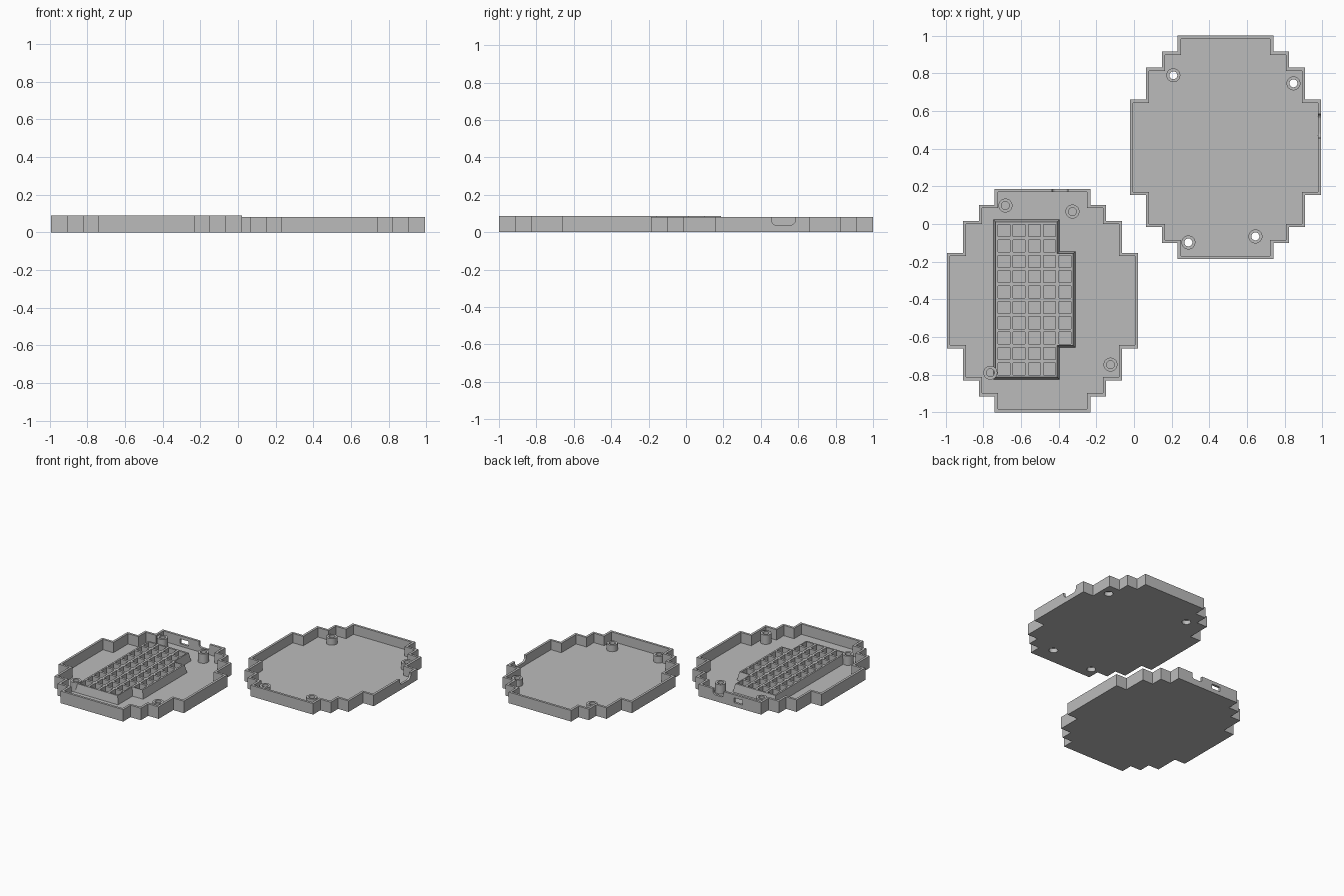
import bpy, bmesh, math
from mathutils import Vector

if "Cube" in bpy.data.objects:
    bpy.data.objects.remove(bpy.data.objects["Cube"])

grey = bpy.data.materials.new("plain grey")
grey.diffuse_color = (0.5, 0.5, 0.5, 1)
grey.use_nodes = True
grey.node_tree.nodes["Principled BSDF"].inputs["Base Color"].default_value = grey.diffuse_color

FLOOR, WALL = 0.012, 0.017
QUARTER = [(.508, .253), (.423, .253), (.423, .423), (.338, .423),
           (.338, .508), (.254, .508), (.254, .593)]


def finish(name, bm, smooth=False):
    bmesh.ops.recalc_face_normals(bm, faces=bm.faces)
    me = bpy.data.meshes.new(name)
    bm.to_mesh(me)
    bm.free()
    ob = bpy.data.objects.new(name, me)
    bpy.context.collection.objects.link(ob)
    me.materials.append(grey)
    if smooth:
        bpy.ops.object.select_all(action='DESELECT')
        ob.select_set(True)
        bpy.context.view_layer.objects.active = ob
        bpy.ops.object.shade_smooth_by_angle(angle=math.radians(35))
    return ob


def loft(bm, loops, cap_start=True, cap_end=True):
    """Skin matching closed loops of 3D points."""
    rings = [[bm.verts.new(p) for p in loop] for loop in loops]
    n = len(rings[0])
    for a, b in zip(rings, rings[1:]):
        for i in range(n):
            j = (i + 1) % n
            bm.faces.new((a[i], a[j], b[j], b[i]))
    if cap_start:
        bm.faces.new(rings[0])
    if cap_end:
        bm.faces.new(rings[-1])


def at_z(pts, z):
    return [(x, y, z) for x, y in pts]


def cut(ob, cutter):
    """Subtract a cutter for good and remove it."""
    mod = ob.modifiers.new("cut", 'BOOLEAN')
    mod.operation, mod.solver, mod.object = 'DIFFERENCE', 'EXACT', cutter
    with bpy.context.temp_override(object=ob, active_object=ob):
        bpy.ops.object.modifier_apply(modifier=mod.name)
    bpy.data.objects.remove(cutter)


def stepped_outline(cx, cy, inset=0):
    q = [(x - inset, y - inset) for x, y in QUARTER]
    pts = (q + [(-x, y) for x, y in reversed(q)] + [(-x, -y) for x, y in q]
           + [(x, -y) for x, y in reversed(q)])
    return [(cx + x, cy + y) for x, y in pts]


def tray(name, cx, cy, height):
    outer, inner = stepped_outline(cx, cy), stepped_outline(cx, cy, WALL)
    bm = bmesh.new()
    loft(bm, [at_z(outer, 0), at_z(outer, height),
              at_z(inner, height), at_z(inner, FLOOR)])
    return finish(name, bm)


def wall_slot(u0, u1, z0, z1, r):
    """Slot profile with rounded lower corners."""
    pts = [(u1, z1), (u0, z1)]
    for cx, start in ((u0 + r, 180), (u1 - r, 270)):
        for k in range(7):
            a = math.radians(start + 15 * k)
            pts.append((cx + r * math.cos(a), z0 + r + r * math.sin(a)))
    return pts


def circle(x, y, r, z, n=32):
    return [(x + r * math.cos(2 * math.pi * i / n),
             y + r * math.sin(2 * math.pi * i / n), z) for i in range(n)]


def post(name, x, y, profile):
    """Hollow turned post from a closed (radius, z) profile."""
    bm = bmesh.new()
    loft(bm, [circle(x, y, r, z) for r, z in profile + profile[:1]], False, False)
    bmesh.ops.remove_doubles(bm, verts=bm.verts, dist=1e-5)
    return finish(name, bm, True)


AX, AY, BX, BY = -.486, -.407, .486, .407

# Keypad tray with a cable notch and a socket window in the back wall
base = tray("keypad_tray", AX, AY, .088)
back = AY + .593
for prof in (wall_slot(-.435, -.35, .045, .12, .02),
             [(-.59, .03), (-.52, .03), (-.52, .065), (-.59, .065)]):
    bm = bmesh.new()
    loft(bm, [[(u, back + d, z) for u, z in prof] for d in (-.035, .03)])
    cut(base, finish("cutter", bm))

# Cover tray with a rounded notch in the right wall and four screw holes
cover = tray("cover_tray", BX, BY, .081)
side = BX + .508
bm = bmesh.new()
loft(bm, [[(side + d, u, z) for u, z in wall_slot(.457, .585, .037, .12, .03)]
          for d in (-.035, .03)])
cut(cover, finish("cutter", bm))

# Screw posts, mirrored front to back between the two trays
POSTS = [(-.197, .505), (.159, .473), (.361, -.34), (-.277, -.383)]
for i, (px, py) in enumerate(POSTS, 1):
    post(f"tray_post_{i}", AX + px, AY + py,
         [(.037, .006), (.037, .08), (.021, .08), (.021, .006)])
    x, y = BX + px, BY - py
    bm = bmesh.new()
    loft(bm, [circle(x, y, .03, -.02), circle(x, y, .03, .05)])
    cut(cover, finish("cutter", bm))
    post(f"cover_post_{i}", x, y,
         [(.037, .002), (.037, .06), (.021, .06), (.021, .03), (.03, .03), (.03, .002)])


# Raised keypad grid with flared sides
def grid_outline(f):
    left, mid, right = -.735 - f, -.408 + f, -.323 + f
    top, bottom, ext_top, ext_bottom = .011 + f, -.813 - f, -.158 + f, -.645 - f
    return [(left, bottom), (mid, bottom), (mid, ext_bottom), (right, ext_bottom),
            (right, ext_top), (mid, ext_top), (mid, top), (left, top)]


bm = bmesh.new()
loft(bm, [at_z(grid_outline(.013), .006), at_z(grid_outline(0), .072)])
grid = finish("key_grid", bm)

# Square wells: four full columns and one short column
bm = bmesh.new()
for col in range(5):
    for row in range(10):
        if col == 4 and not 2 <= row <= 7:
            continue
        x, y, h = -.691 + .081 * col, -.035 - .0816 * row, .032
        sq = [(x - h, y - h), (x + h, y - h), (x + h, y + h), (x - h, y + h)]
        loft(bm, [at_z(sq, FLOOR + .001), at_z(sq, .1)])
cut(grid, finish("cutter", bm))
